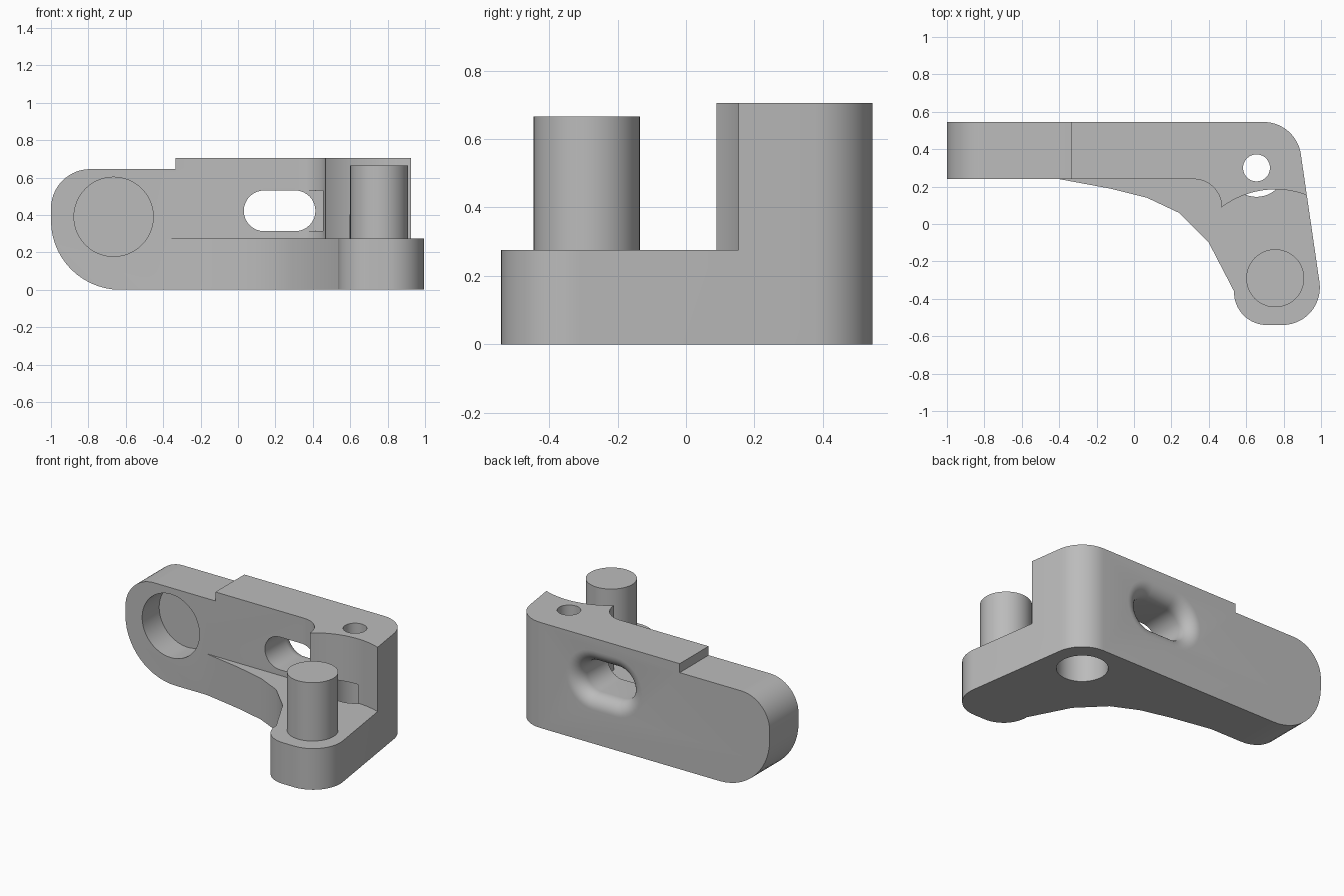
import bpy, bmesh
from math import sin, cos, pi, radians, sqrt
from mathutils import Vector

cube = bpy.data.objects.get("Cube")
if cube:
    bpy.data.objects.remove(cube, do_unlink=True)

grey = bpy.data.materials.new("plain grey")
grey.use_nodes = True
grey.diffuse_color = (0.5, 0.5, 0.5, 1)
grey.node_tree.nodes["Principled BSDF"].inputs["Base Color"].default_value = (0.5, 0.5, 0.5, 1)


def rounded(corners, steps=14):
    """Outline from (x, y) or (x, y, radius) corners."""
    out = []
    for i, c in enumerate(corners):
        p = Vector(c[:2])
        if len(c) == 2:
            out.append(p)
            continue
        a = (Vector(corners[i - 1][:2]) - p).normalized()
        b = (Vector(corners[(i + 1) % len(corners)][:2]) - p).normalized()
        half = a.angle(b) / 2
        centre = p + (a + b).normalized() * (c[2] / sin(half))
        reach = c[2] * cos(half) / sin(half)
        start, end = p + a * reach - centre, p + b * reach - centre
        sweep = start.angle(end)
        for k in range(steps + 1):
            t = k / steps
            out.append(centre + (start * sin((1 - t) * sweep) + end * sin(t * sweep)) / sin(sweep))
    return out


def arc(cx, cy, r, a0, a1, steps):
    angles = [radians(a0 + (a1 - a0) * k / steps) for k in range(steps + 1)]
    return [(cx + r * cos(a), cy + r * sin(a)) for a in angles]


def loft(name, rings):
    """Closed solid skinned through equal-length rings of 3D points."""
    bm = bmesh.new()
    loops = [[bm.verts.new(p) for p in ring] for ring in rings]
    n = len(loops[0])
    for lo, hi in zip(loops, loops[1:]):
        for i in range(n):
            bm.faces.new((lo[i], lo[(i + 1) % n], hi[(i + 1) % n], hi[i]))
    bm.faces.new(loops[0][::-1])
    bm.faces.new(loops[-1])
    bmesh.ops.recalc_face_normals(bm, faces=bm.faces)
    mesh = bpy.data.meshes.new(name)
    bm.to_mesh(mesh)
    bm.free()
    mesh.materials.append(grey)
    obj = bpy.data.objects.new(name, mesh)
    bpy.context.collection.objects.link(obj)
    return obj


def upright(name, outline, z0, z1):
    return loft(name, [[(x, y, z) for x, y in outline] for z in (z0, z1)])


def crosswise(name, outline, y0, y1):
    return loft(name, [[(x, y, z) for x, z in outline] for y in (y0, y1)])


def circle(cx, cy, r):
    return arc(cx, cy, r, 0, 360, 48)[:-1]


def combine(target, tool, operation="DIFFERENCE"):
    mod = target.modifiers.new("cut", "BOOLEAN")
    mod.object, mod.operation, mod.solver = tool, operation, "EXACT"
    bpy.context.view_layer.update()
    graph = bpy.context.evaluated_depsgraph_get()
    result = bpy.data.meshes.new_from_object(target.evaluated_get(graph))
    target.modifiers.clear()
    target.data = result
    bpy.data.objects.remove(tool, do_unlink=True)


# Bracket plan: long arm, curved inner web and rounded foot
plan = rounded([(-1.1, 0.24), (-0.4, 0.24), (-0.13, 0.19), (0.07, 0.14), (0.24, 0.06),
                (0.4, -0.1), (0.535, -0.36), (0.535, -0.54, 0.175), (1.025, -0.54, 0.2),
                (0.867, 0.545, 0.2), (-1.1, 0.545)])
bracket = upright("bracket_body", plan, -0.1, 0.8)

# Side profile: rounded arm end and stepped top
profile = rounded([(-1, 0, 0.37), (1.2, 0), (1.2, 0.705), (-0.335, 0.705),
                   (-0.335, 0.645), (-1, 0.645, 0.21)])
combine(bracket, crosswise("profile_cutter", profile, -1, 1), "INTERSECT")

# Space above the foot, leaving the wall and its scooped horn
space = rounded([(-0.4, 0.24), (0.469, 0.24, 0.15), (0.469, 0.089)])
space += arc(0.755, -0.29, 0.475, 126, 50, 24) + [(1.2, 0.07), (1.2, -0.8), (-0.4, -0.8)]
combine(bracket, upright("space_cutter", space, 0.275, 1), "DIFFERENCE")

# Blind bore in the arm end
combine(bracket, crosswise("bore_cutter", circle(-0.665, 0.39, 0.212), 0, 0.42))

# Slot through the wall, flared towards the back
def slot(r, y):
    ends = arc(0.305, 0.422, r, -90, 90, 16) + arc(0.14, 0.422, r, 90, 270, 16)
    return [(x, y, z) for x, z in ends]


flare, back, radius = 0.09, 0.545, 0.109
rings = [slot(radius, 0)]
for k in range(11):
    a = k / 10 * pi / 2
    rings.append(slot(radius + flare * (1 - cos(a)), back - flare * (1 - sin(a))))
rings.append(slot(radius + flare, back + 0.1))
combine(bracket, loft("slot_cutter", rings))

# Relief where the slot runs out beside the horn
relief = [(0.3, 0.313), (0.455, 0.313), (0.455, 0.531), (0.3, 0.531)]
combine(bracket, crosswise("relief_cutter", relief, 0, 0.235))

# Socket from below and small hole through the top
combine(bracket, upright("socket_cutter", circle(0.655, 0.3, 0.155), -0.1, 0.4))
combine(bracket, upright("hole_cutter", circle(0.655, 0.3, 0.072), 0.3, 1))

# Round pin on the foot
pin = upright("pin", circle(0.755, -0.29, 0.155), 0.275, 0.665)

for obj in (bracket, pin):
    bpy.ops.object.select_all(action="DESELECT")
    obj.select_set(True)
    bpy.context.view_layer.objects.active = obj
    bpy.ops.object.shade_smooth_by_angle(angle=radians(25))
